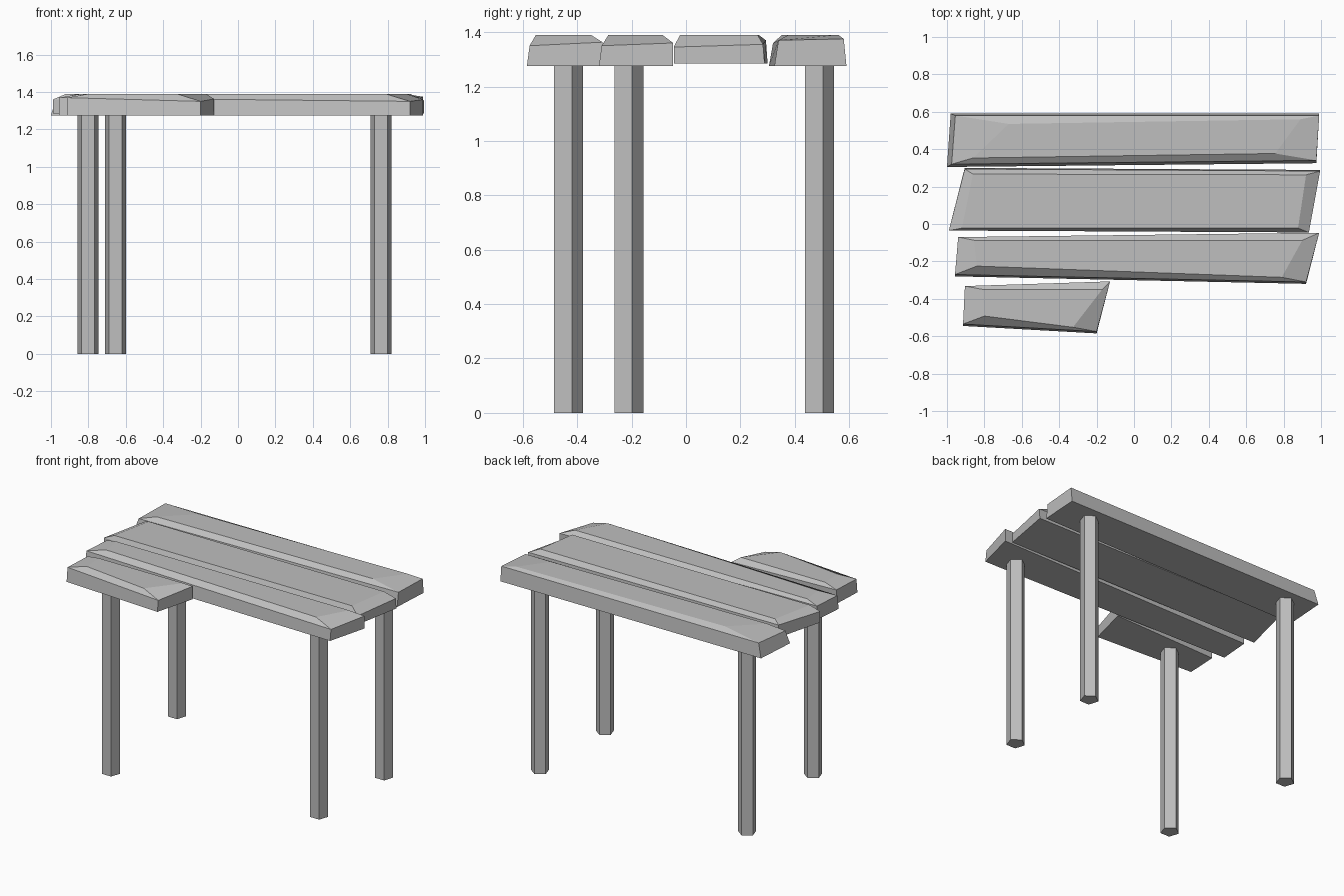
import bpy
import bmesh
import math
from mathutils import Vector

default = bpy.data.objects.get("Cube")
if default:
    bpy.data.objects.remove(default, do_unlink=True)

# One plain grey for the whole table
GREY = (0.52, 0.52, 0.52, 1.0)
material = bpy.data.materials.new("plain grey")
material.use_nodes = True
material.diffuse_color = GREY
material.node_tree.nodes["Principled BSDF"].inputs["Base Color"].default_value = GREY

TOP_Z = 1.39
LEG_HEIGHT = 1.275


def finish(bm, name):
    """Turn a bmesh into a flat-shaded object."""
    bmesh.ops.recalc_face_normals(bm, faces=bm.faces)
    mesh = bpy.data.meshes.new(name)
    bm.to_mesh(mesh)
    bm.free()
    mesh.materials.append(material)
    obj = bpy.data.objects.new(name, mesh)
    bpy.context.collection.objects.link(obj)
    return obj


def make_plank(name, base_z, outline, top, shoulder, left_in=0.0, front_in=0.0, back_in=0.0):
    """Rough-hewn board: base outline, leaning sides, then a chamfer to the top.
    Corners run front left, front right, back right, back left as seen from the front."""
    insets = ((left_in, front_in), (0, front_in), (0, -back_in), (left_in, -back_in))
    bm = bmesh.new()
    base = [bm.verts.new((x, y, base_z)) for x, y in outline]
    middle = [bm.verts.new((x + dx, y + dy, z))
              for (x, y), (dx, dy), z in zip(outline, insets, shoulder)]
    cap = [bm.verts.new((x, y, TOP_Z)) for x, y in top]
    for lower, upper in ((base, middle), (middle, cap)):
        for i in range(len(lower)):
            j = (i + 1) % len(lower)
            bm.faces.new((lower[i], lower[j], upper[j], upper[i]))
    bm.faces.new(cap)
    bm.faces.new(base[::-1])
    return finish(bm, name)


def make_leg(name, x, y, radius=0.059):
    """Five-sided post with a flat side to the front."""
    bm = bmesh.new()
    ring = []
    for i in range(5):
        angle = math.pi / 2 + i * math.tau / 5
        ring.append(bm.verts.new((x + radius * math.cos(angle),
                                  y + radius * math.sin(angle), 0)))
    face = bm.faces.new(ring)
    extruded = bmesh.ops.extrude_face_region(bm, geom=[face], use_keep_orig=True)
    raised = [v for v in extruded["geom"] if isinstance(v, bmesh.types.BMVert)]
    bmesh.ops.translate(bm, verts=raised, vec=Vector((0, 0, LEG_HEIGHT)))
    return finish(bm, name)


# Table top boards, back to front
make_plank("back_plank", 1.275,
           outline=[(-1.0, 0.305), (0.975, 0.325), (0.99, 0.59), (-0.98, 0.59)],
           top=[(-0.86, 0.353), (0.755, 0.377), (0.89, 0.56), (-0.67, 0.535)],
           shoulder=(1.36, 1.37, 1.375, 1.37),
           left_in=0.025, front_in=0.015, back_in=0.01)
make_plank("wide_plank", 1.285,
           outline=[(-0.99, -0.035), (0.935, -0.045), (0.995, 0.289), (-0.905, 0.3)],
           top=[(-0.92, -0.022), (0.877, -0.022), (0.92, 0.263), (-0.861, 0.267)],
           shoulder=(1.36, 1.345, 1.355, 1.37), back_in=0.006)
make_plank("narrow_plank", 1.275,
           outline=[(-0.957, -0.28), (0.92, -0.32), (0.99, -0.047), (-0.94, -0.07)],
           top=[(-0.84, -0.225), (0.79, -0.285), (0.9, -0.087), (-0.856, -0.087)],
           shoulder=(1.37, 1.35, 1.36, 1.37), front_in=0.01)
make_plank("short_plank", 1.275,
           outline=[(-0.914, -0.545), (-0.2, -0.585), (-0.128, -0.307), (-0.904, -0.332)],
           top=[(-0.8, -0.492), (-0.326, -0.552), (-0.17, -0.35), (-0.807, -0.35)],
           shoulder=(1.37, 1.35, 1.363, 1.37), front_in=0.01)

# Legs
make_leg("front_right_leg", -0.654, -0.438)
make_leg("back_right_leg", -0.802, 0.485)
make_leg("front_left_leg", 0.764, -0.216)
make_leg("back_left_leg", 0.764, 0.485)
